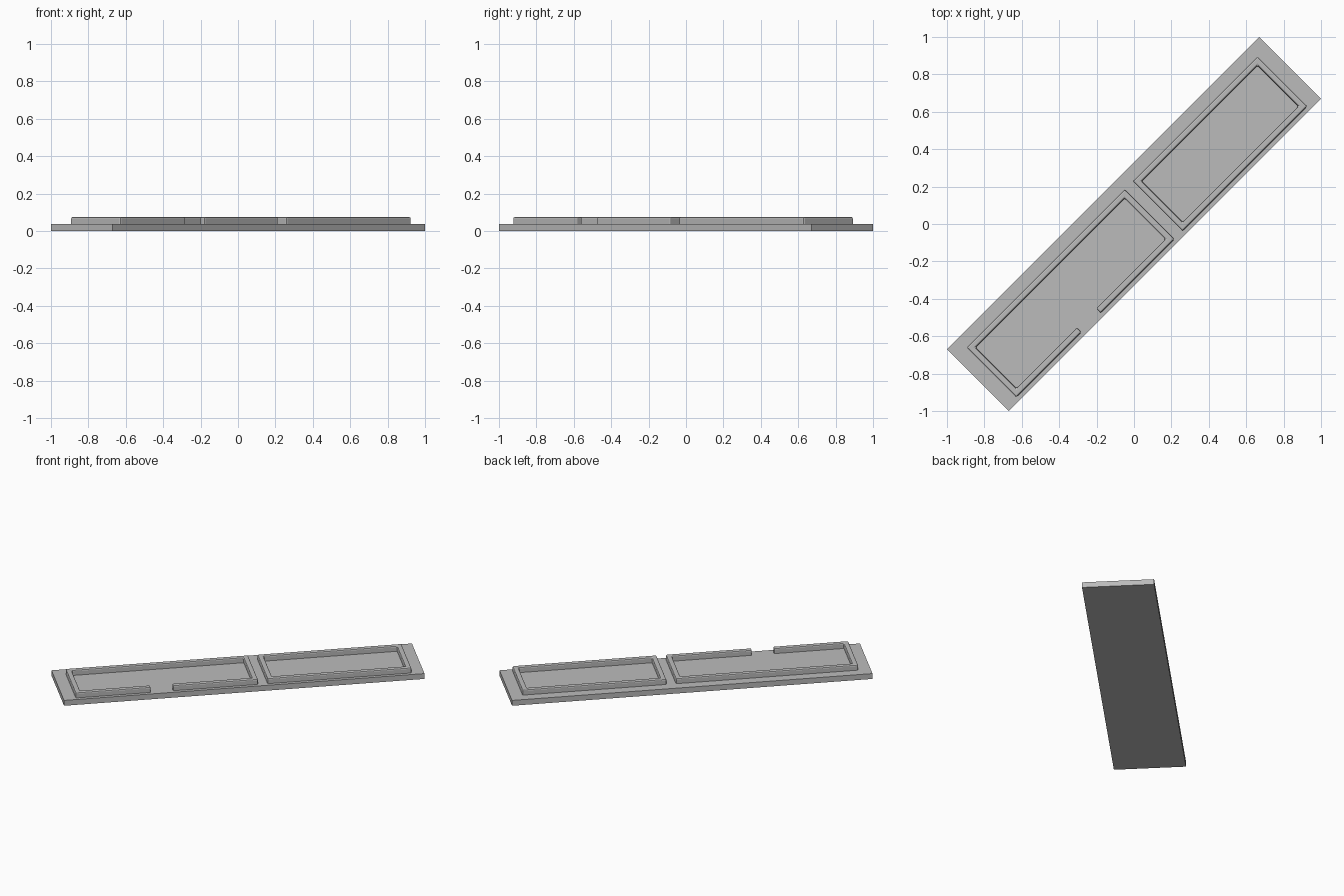
import bpy, bmesh
from math import radians

cube = bpy.data.objects.get("Cube")
if cube:
    bpy.data.objects.remove(cube, do_unlink=True)

BASE_TOP, WALL_TOP, WALL_THICK = 0.038, 0.075, 0.034
TURN = radians(45)

grey = bpy.data.materials.new("plain grey")
grey.use_nodes = True
grey.diffuse_color = (0.5, 0.5, 0.5, 1)
grey.node_tree.nodes["Principled BSDF"].inputs["Base Color"].default_value = (0.5, 0.5, 0.5, 1)


def add_object(name, bm):
    bmesh.ops.recalc_face_normals(bm, faces=bm.faces)
    mesh = bpy.data.meshes.new(name)
    bm.to_mesh(mesh)
    bm.free()
    mesh.materials.append(grey)
    obj = bpy.data.objects.new(name, mesh)
    obj.rotation_euler.z = TURN
    bpy.context.collection.objects.link(obj)
    return obj


def wall_run(name, x0, x1, y0, y1, gap=None):
    """Rectangular wall, with an optional doorway in its y0 side."""
    # each path point carries its inward direction
    path = [(x1, y0, -1, 1), (x1, y1, -1, -1), (x0, y1, 1, -1), (x0, y0, 1, 1)]
    if gap:
        path = [(gap[1], y0, 0, 1)] + path + [(gap[0], y0, 0, 1)]
    section = [(0, BASE_TOP - 0.012), (0, WALL_TOP),
               (WALL_THICK, WALL_TOP), (WALL_THICK, BASE_TOP - 0.012)]
    bm = bmesh.new()
    rings = [[bm.verts.new((x + dx * d, y + dy * d, z)) for d, z in section]
             for x, y, dx, dy in path]
    pairs = list(zip(rings, rings[1:]))
    if gap:
        bm.faces.new(rings[0])
        bm.faces.new(rings[-1])
    else:
        pairs.append((rings[-1], rings[0]))
    for a, b in pairs:
        for i in range(4):
            j = (i + 1) % 4
            bm.faces.new((a[i], a[j], b[j], b[i]))
    obj = add_object(name, bm)
    # softened rims and corners
    bevel = obj.modifiers.new("soft edges", "BEVEL")
    bevel.width = 0.008
    bevel.segments = 2
    bevel.limit_method = "ANGLE"
    return obj


# floor slab
bm = bmesh.new()
bmesh.ops.create_cube(bm, size=1)
bmesh.ops.scale(bm, vec=(2.362, 0.467, BASE_TOP), verts=bm.verts)
bmesh.ops.translate(bm, vec=(0, 0, BASE_TOP / 2), verts=bm.verts)
add_object("floor_slab", bm)

# walls of the two rooms
wall_run("closed_room_wall", 0.157, 1.1, -0.21, 0.166)
wall_run("open_room_wall", -1.1, 0.095, -0.21, 0.166, gap=(-0.608, -0.463))
